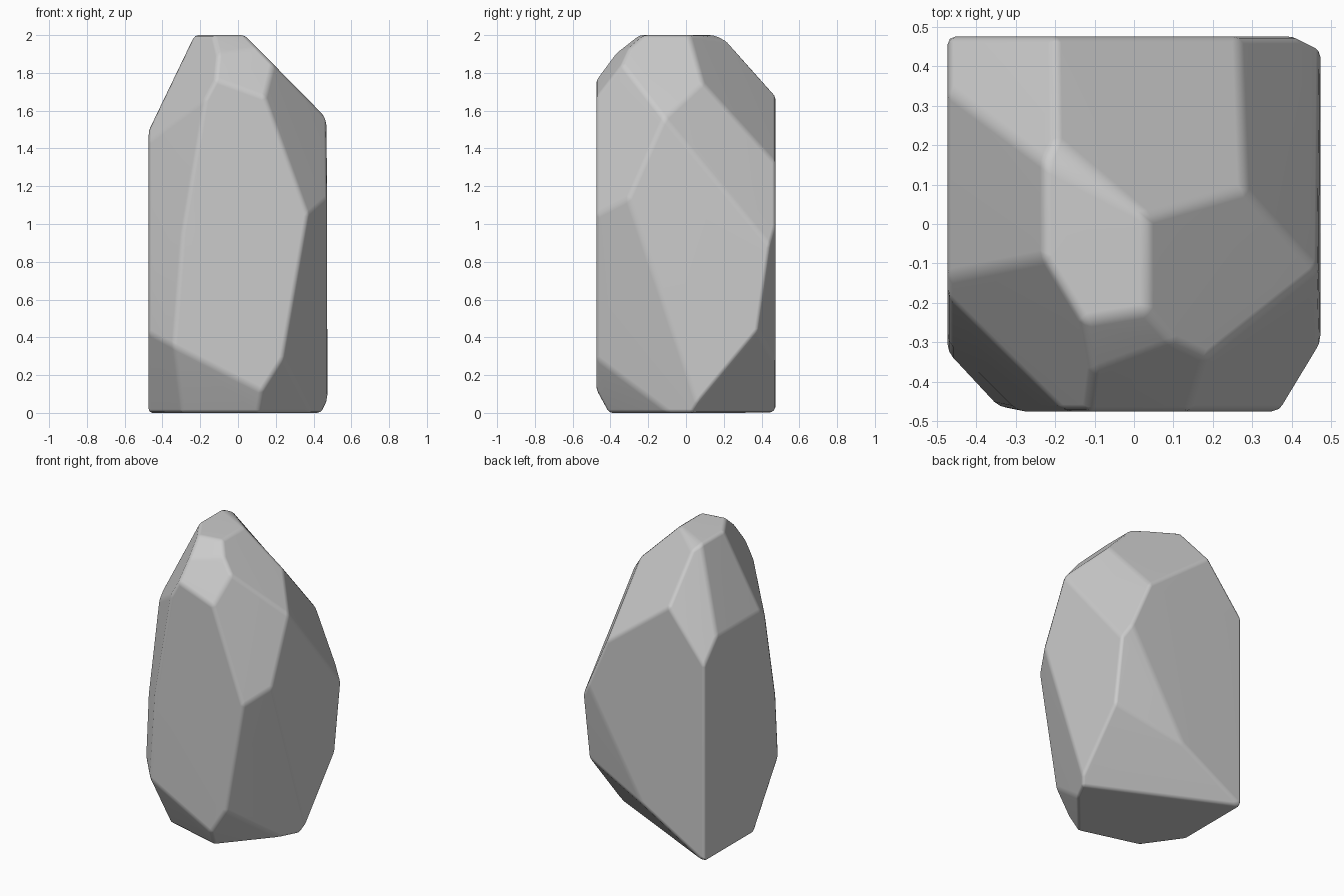
import bpy, bmesh
from math import radians, sin, cos
from mathutils import Vector

if "Cube" in bpy.data.objects:
    bpy.data.objects.remove(bpy.data.objects["Cube"])

CENTRE = Vector((0, 0, 1))

# Each facet: compass angle from +x, upward tilt (degrees), distance from the centre
WALLS = [
    (-27.2, -8.8, .532), (-40.6, -25.7, .749),    # front right
    (64.3, -36.8, .777), (76, -8, .557),          # back right undercut
    (223.9, 2.6, .539), (221.7, 7.2, .526),       # front left
    (215.3, -20.3, .738), (254.6, -25.7, .766),   # lower front left
]
CROWN = [
    (0, 44.6, .727), (27.2, 21, .540),            # right, back right
    (56, 36.2, .629), (138.6, 30.9, .750),        # back, back left
    (180, 25.7, .640), (211.3, 24.8, .637),       # left, front left
    (-75.5, 34.6, .789), (-38.5, 15.9, .575),     # front, front right
    (-80.7, 52.4, .929), (59, 59.8, .881),        # rounded rims of the top
]


def chop(bm, turn, tilt, dist):
    """Slice off everything beyond one facet and cap the hole."""
    t, e = radians(turn), radians(tilt)
    n = Vector((cos(t) * cos(e), sin(t) * cos(e), sin(e)))
    bmesh.ops.bisect_plane(bm, geom=bm.verts[:] + bm.edges[:] + bm.faces[:],
                           plane_co=CENTRE + n * dist, plane_no=n,
                           clear_outer=True)
    rim = [e for e in bm.edges if e.is_boundary]
    if rim:
        bmesh.ops.contextual_create(bm, geom=rim)


# Solid block that the facets are cut from
bm = bmesh.new()
bmesh.ops.create_cube(bm, size=1)
for v in bm.verts:
    v.co = Vector((v.co.x * .945, v.co.y * .95, v.co.z * 2)) + CENTRE
for facet in WALLS + CROWN:
    chop(bm, *facet)
bmesh.ops.remove_doubles(bm, verts=bm.verts, dist=.03)
bmesh.ops.recalc_face_normals(bm, faces=bm.faces)
mesh = bpy.data.meshes.new("boulder")
bm.to_mesh(mesh)
bm.free()
boulder = bpy.data.objects.new("boulder", mesh)
bpy.context.collection.objects.link(boulder)

# Worn edges and smooth shading
bevel = boulder.modifiers.new("worn_edges", 'BEVEL')
bevel.width = .02
bevel.segments = 2
bevel.limit_method = 'ANGLE'
bevel.angle_limit = .15
bpy.context.view_layer.objects.active = boulder
boulder.select_set(True)
bpy.ops.object.shade_smooth()
normals = boulder.modifiers.new("soft_normals", 'WEIGHTED_NORMAL')
normals.keep_sharp = True
